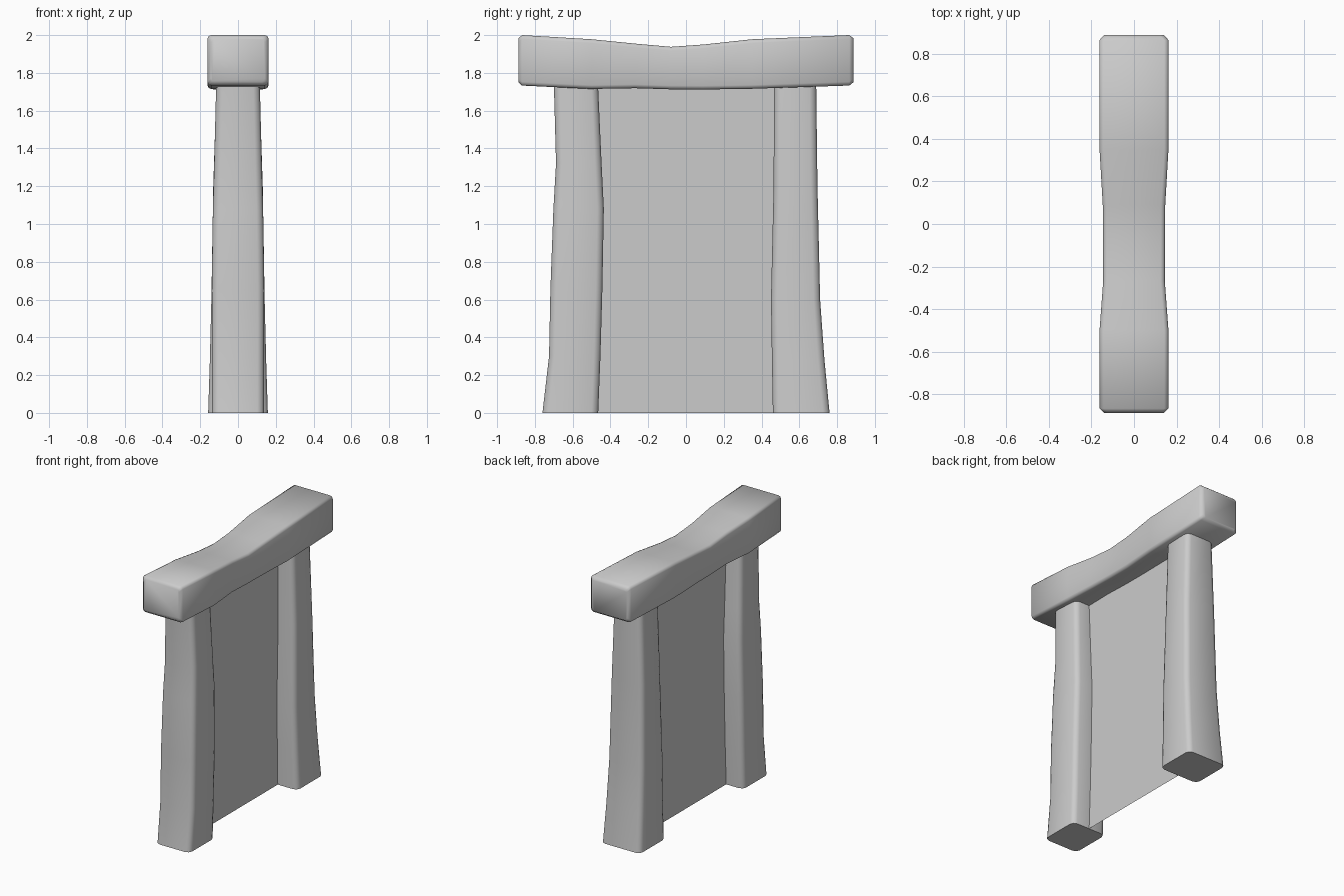
import bpy, bmesh, math

if "Cube" in bpy.data.objects:
    bpy.data.objects.remove(bpy.data.objects["Cube"])


def section(a0, a1, b0, b1, r):
    """Rounded rectangle outline, counter-clockwise."""
    pts = []
    for i, (ca, cb) in enumerate([(a1 - r, b1 - r), (a0 + r, b1 - r),
                                  (a0 + r, b0 + r), (a1 - r, b0 + r)]):
        for k in range(3):
            t = math.pi / 2 * (i + k / 2)
            pts.append((ca + r * math.cos(t), cb + r * math.sin(t)))
    return pts


def make_object(name, bm, angle=55):
    bmesh.ops.recalc_face_normals(bm, faces=bm.faces)
    me = bpy.data.meshes.new(name)
    bm.to_mesh(me)
    bm.free()
    ob = bpy.data.objects.new(name, me)
    bpy.context.collection.objects.link(ob)
    bpy.ops.object.select_all(action='DESELECT')
    ob.select_set(True)
    bpy.context.view_layer.objects.active = ob
    bpy.ops.object.shade_smooth_by_angle(angle=math.radians(angle))
    return ob


def loft(name, rings, place, r):
    """Skin rounded sections (t, half width x, low, high) along an axis."""
    bm = bmesh.new()
    loops = []
    for t, hw, lo, hi in rings:
        loops.append([bm.verts.new(place(a, b, t))
                      for a, b in section(-hw, hw, lo, hi, r)])
    for p, q in zip(loops, loops[1:]):
        n = len(p)
        for i in range(n):
            j = (i + 1) % n
            bm.faces.new((p[i], p[j], q[j], q[i]))
    bm.faces.new(loops[0])
    bm.faces.new(loops[-1])
    return make_object(name, bm)


def upright(a, b, t):
    return (a, b, t)


def lengthwise(a, b, t):
    return (a, t, b)


# Posts: z, half width in x, y low, y high
loft("front_post", [
    (0.00, 0.137, -0.76, -0.465), (0.30, 0.138, -0.725, -0.453),
    (0.65, 0.139, -0.718, -0.443), (1.08, 0.133, -0.702, -0.435),
    (1.32, 0.126, -0.688, -0.447), (1.76, 0.115, -0.70, -0.467)], upright, 0.035)
loft("back_post", [
    (0.00, 0.158, 0.46, 0.76), (0.28, 0.149, 0.455, 0.733),
    (0.60, 0.141, 0.45, 0.710), (1.20, 0.131, 0.464, 0.696),
    (1.76, 0.113, 0.466, 0.689)], upright, 0.035)

# Sagging lintel: y, half width in x, z low, z high
loft("lintel", [
    (-0.888, 0.142, 1.752, 1.982), (-0.868, 0.162, 1.733, 2.00),
    (-0.50, 0.162, 1.715, 1.978), (-0.27, 0.145, 1.719, 1.955),
    (-0.08, 0.146, 1.713, 1.938), (0.09, 0.147, 1.712, 1.950),
    (0.35, 0.162, 1.716, 1.978), (0.865, 0.162, 1.733, 2.00),
    (0.888, 0.142, 1.752, 1.982)], lengthwise, 0.02)

# Thin panel filling the opening
bm = bmesh.new()
bm.faces.new([bm.verts.new((0, y, z)) for y, z in
              [(-0.5, 0), (0.5, 0), (0.5, 1.76), (-0.5, 1.76)]])
make_object("panel", bm)
